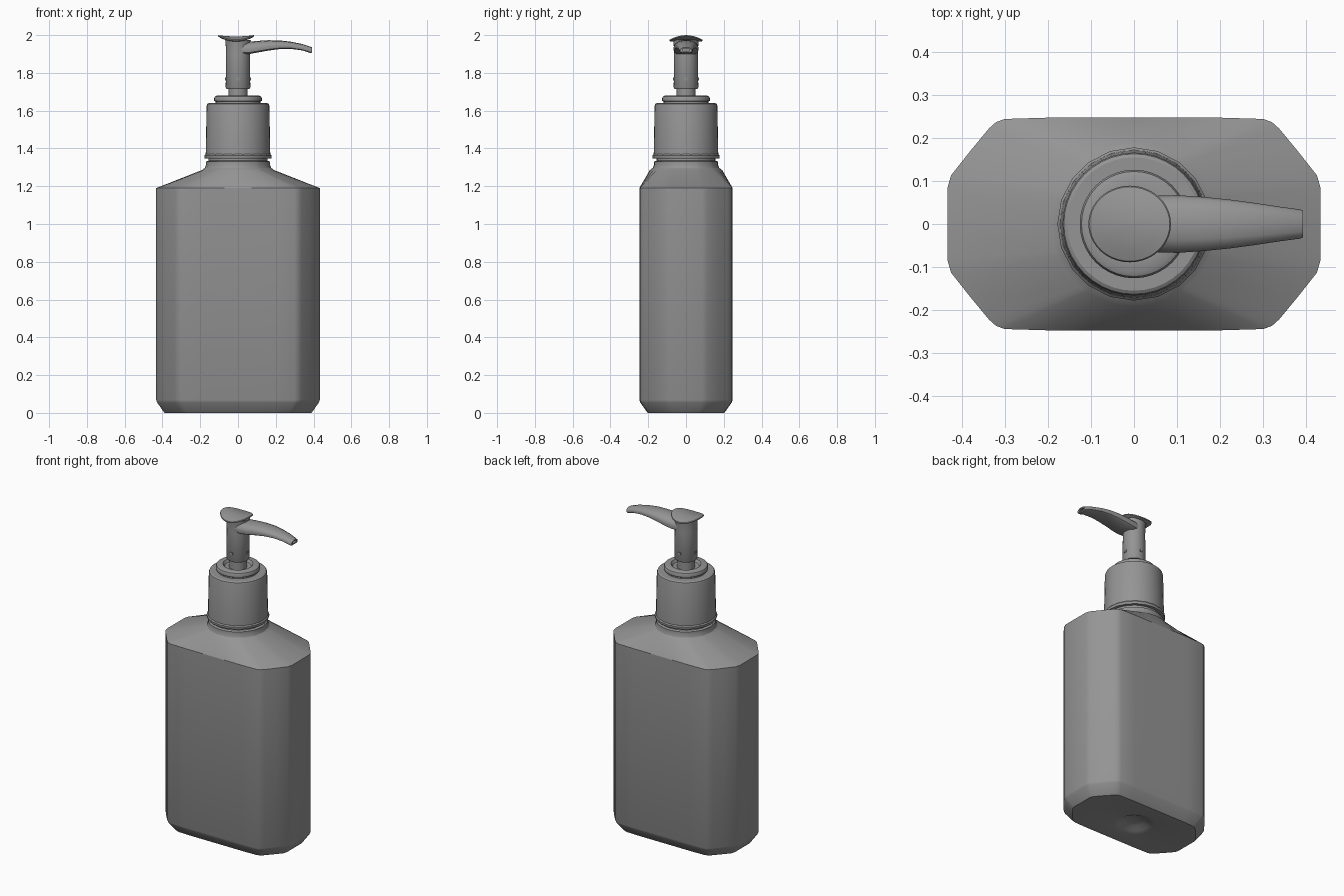
import bpy, math

if "Cube" in bpy.data.objects:
    bpy.data.objects.remove(bpy.data.objects["Cube"])

TAU = 2 * math.pi

# Dark grey plastic
plastic = bpy.data.materials.new("dark_grey_plastic")
plastic.diffuse_color = (0.3, 0.3, 0.3, 1)
plastic.use_nodes = True
plastic.node_tree.nodes["Principled BSDF"].inputs["Base Color"].default_value = plastic.diffuse_color


def loft(name, rings, angle=30):
    """Skin a list of equally sized closed rings and cap both ends."""
    n = len(rings[0])
    verts = [p for r in rings for p in r]
    faces = []
    for k in range(len(rings) - 1):
        for i in range(n):
            j = (i + 1) % n
            faces.append((k * n + i, k * n + j, (k + 1) * n + j, (k + 1) * n + i))
    faces.append(tuple(reversed(range(n))))
    faces.append(tuple(range(len(verts) - n, len(verts))))
    mesh = bpy.data.meshes.new(name)
    mesh.from_pydata(verts, [], faces)
    mesh.update()
    mesh.materials.append(plastic)
    obj = bpy.data.objects.new(name, mesh)
    bpy.context.collection.objects.link(obj)
    bpy.ops.object.select_all(action='DESELECT')
    obj.select_set(True)
    bpy.context.view_layer.objects.active = obj
    bpy.ops.object.shade_smooth_by_angle(angle=math.radians(angle))
    return obj


def lathe(name, profile, sides):
    """Turn (radius, z) points round the z axis."""
    return loft(name, [[(r * math.cos(TAU * i / sides), r * math.sin(TAU * i / sides), z)
                        for i in range(sides)] for r, z in profile])


# Bottle: chamfered rectangle outline, mirrored from one quadrant
HX, HY = 0.433, 0.247
quad = [(HX, 0), (HX, 0.085), (0.425, 0.113), (0.38, 0.17), (0.337, 0.222),
        (0.32, 0.237), (0.30, 0.244), (0.2, HY), (0.1, HY), (0, HY)]
half = quad + [(-x, y) for x, y in reversed(quad[:-1])]
outline = half + [(x, -y) for x, y in reversed(half[1:-1])]
angles = [math.atan2(y / HY, x / HX) for x, y in outline]


def body_ring(z, inset=0):
    return [(x * (HX - inset) / HX, y * (HY - inset) / HY, z) for x, y in outline]


def neck_ring(r, z):
    return [(r * math.cos(a), r * math.sin(a), z) for a in angles]


loft("bottle", [
    neck_ring(0.02, 0.03), neck_ring(0.06, 0.024), neck_ring(0.09, 0.008),
    neck_ring(0.12, 0.0),
    body_ring(0.0, 0.045), body_ring(0.008, 0.038), body_ring(0.055, 0.005),
    body_ring(0.068), body_ring(1.19),
    neck_ring(0.192, 1.285), neck_ring(0.176, 1.297), neck_ring(0.17, 1.312),
    neck_ring(0.17, 1.33), neck_ring(0.157, 1.335), neck_ring(0.157, 1.37)], angle=27)

# Screw cap with lower band
lathe("cap_band", [(0.155, 1.348), (0.176, 1.348), (0.178, 1.353), (0.178, 1.363),
                   (0.172, 1.37), (0.155, 1.37)], 20)
lathe("cap", [(0.158, 1.365), (0.171, 1.365), (0.166, 1.625), (0.163, 1.635),
              (0.155, 1.64), (0.118, 1.64), (0.118, 1.652)], 40)
lathe("cap_collar", [(0.12, 1.648), (0.126, 1.652), (0.126, 1.667), (0.122, 1.675),
                     (0.112, 1.68), (0.085, 1.68), (0.075, 1.665), (0.04, 1.66)], 40)

# Pump stem and plunger column
lathe("stem", [(0.05, 1.655), (0.05, 1.73)], 32)
lathe("plunger", [(0.05, 1.715), (0.061, 1.715), (0.065, 1.722), (0.064, 1.90),
                  (0.065, 1.95), (0.068, 1.975)], 32)

# Small locking nubs round the plunger
for k in range(4):
    a = TAU * k / 4
    bpy.ops.mesh.primitive_cube_add(
        size=1, location=(0.062 * math.cos(a), 0.062 * math.sin(a), 1.768),
        rotation=(0, 0, a))
    nub = bpy.context.object
    nub.name = f"lock_nub_{k + 1}"
    nub.scale = (0.012, 0.018, 0.014)
    nub.data.materials.append(plastic)


# Saddle-shaped thumb pad
def pad_ring(s, drop):
    ring = []
    for i in range(40):
        c, d = s * math.cos(TAU * i / 40), s * math.sin(TAU * i / 40)
        ring.append((-0.01 + 0.096 * c, 0.089 * d, 1.993 + 0.007 * c * c - 0.018 * d * d - drop))
    return ring


loft("thumb_pad", [pad_ring(0.7, 0.018), pad_ring(0.85, 0.014), pad_ring(0.99, 0.007),
                   pad_ring(1, 0.003), pad_ring(0.97, 0), pad_ring(0.7, 0),
                   pad_ring(0.4, 0), pad_ring(0.08, 0)])

# Curved spout: x, bottom z, top z, half width
stations = [(0.0, 1.90, 1.965, 0.06), (0.06, 1.90, 1.965, 0.066), (0.10, 1.907, 1.969, 0.067),
            (0.16, 1.918, 1.973, 0.063), (0.22, 1.926, 1.972, 0.057),
            (0.28, 1.927, 1.965, 0.049), (0.34, 1.919, 1.953, 0.040),
            (0.385, 1.905, 1.938, 0.034), (0.393, 1.909, 1.935, 0.031)]
section = [(-0.75, 0), (0.75, 0), (0.95, 0.12), (1, 0.4), (0.9, 0.7), (0.55, 0.93),
           (0, 1), (-0.55, 0.93), (-0.9, 0.7), (-1, 0.4), (-0.95, 0.12)]
rings = [[(x, w * u, lo + (hi - lo) * v) for u, v in section] for x, lo, hi, w in stations]
# Outlet recess in the tip
rings += [[(x, 0.02 * u, 1.915 + 0.014 * v) for u, v in section] for x in (0.392, 0.365)]
loft("spout", rings, angle=40)
